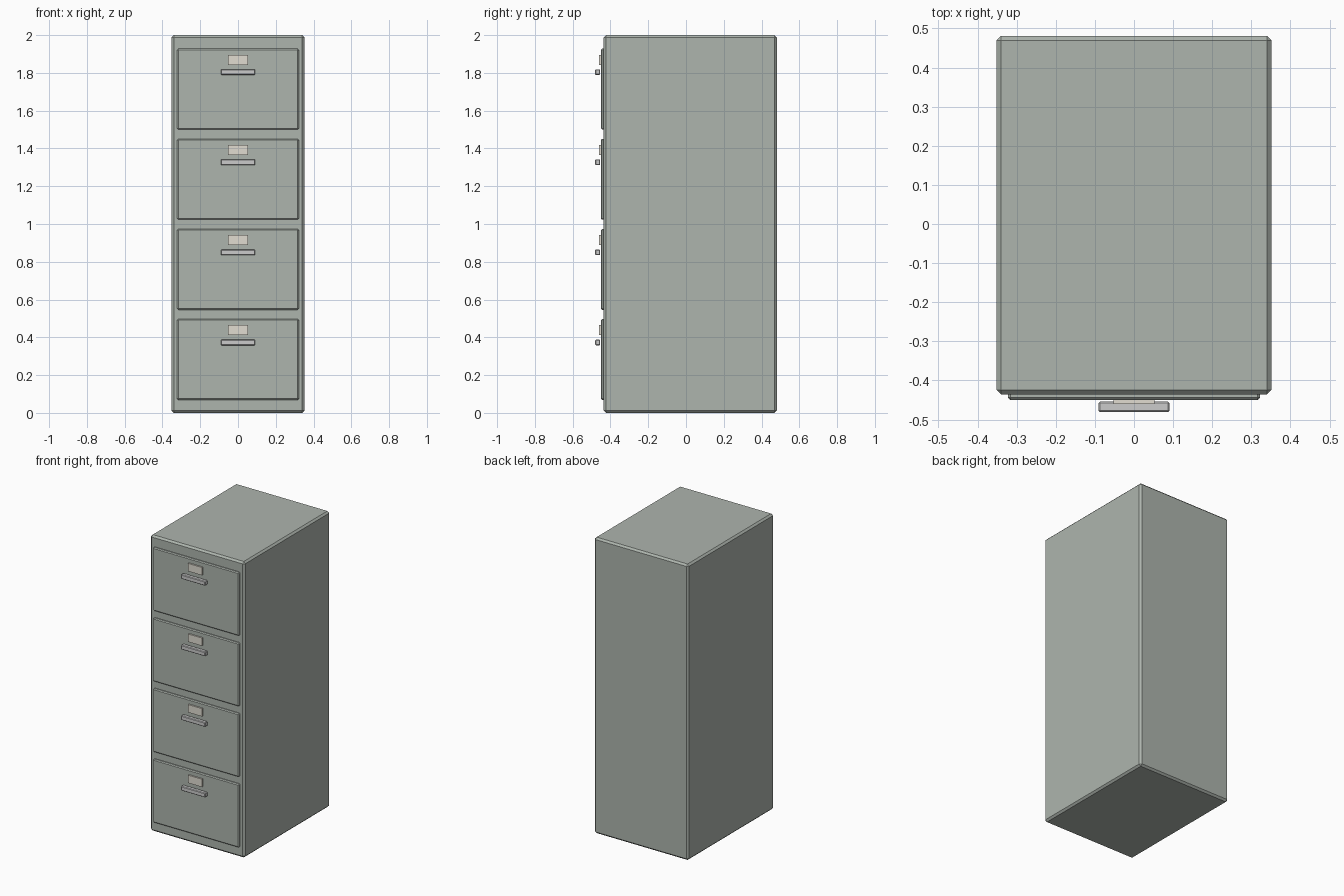
import bpy, bmesh

if "Cube" in bpy.data.objects:
    bpy.data.objects.remove(bpy.data.objects["Cube"])


def material(name, color):
    m = bpy.data.materials.new(name)
    m.diffuse_color = (*color, 1)
    m.use_nodes = True
    m.node_tree.nodes["Principled BSDF"].inputs["Base Color"].default_value = m.diffuse_color
    return m


def box(name, lo, hi, mat, bevel=0.0):
    """Box between two corners, with an optional single-step chamfer."""
    bm = bmesh.new()
    bmesh.ops.create_cube(bm, size=1)
    for v in bm.verts:
        v.co = [(a + b) / 2 + c * (b - a) for a, b, c in zip(lo, hi, v.co)]
    mesh = bpy.data.meshes.new(name)
    bm.to_mesh(mesh)
    bm.free()
    mesh.materials.append(mat)
    ob = bpy.data.objects.new(name, mesh)
    bpy.context.collection.objects.link(ob)
    if bevel:
        mod = ob.modifiers.new("chamfer", 'BEVEL')
        mod.width = bevel
        mod.segments = 1
    return ob


paint = material("green_grey_paint", (0.42, 0.46, 0.42))
metal = material("handle_metal", (0.62, 0.62, 0.62))
paper = material("label_card", (0.75, 0.72, 0.64))

# Cabinet body
box("cabinet_body", (-0.352, -0.436, 0), (0.352, 0.481, 2), paint, 0.012)

# Four drawers, each with a front panel, label and pull handle
for i in range(4):
    z = 0.069 + i * 0.477
    n = i + 1
    box(f"drawer_front_{n}", (-0.322, -0.450, z), (0.322, -0.425, z + 0.428), paint, 0.006)
    box(f"drawer_label_{n}", (-0.052, -0.460, z + 0.343), (0.052, -0.447, z + 0.396), paper)
    box(f"drawer_handle_{n}", (-0.091, -0.481, z + 0.289), (0.091, -0.454, z + 0.319), metal, 0.004)
